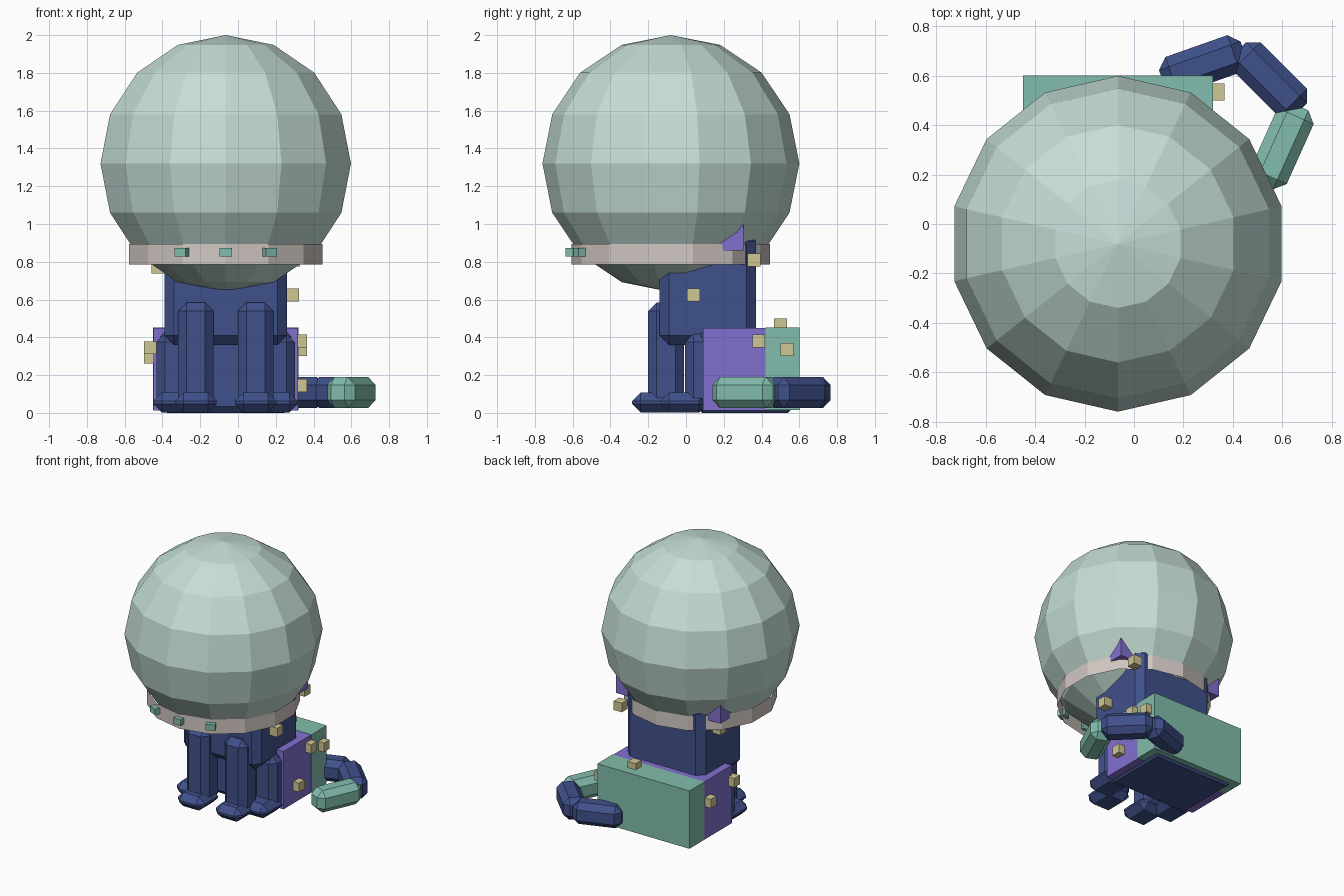
import bpy, bmesh, math
from mathutils import Matrix, Vector

if "Cube" in bpy.data.objects:
    bpy.data.objects.remove(bpy.data.objects["Cube"])

CX, CY = -0.065, -0.08          # axis of the helmet
SIDES = 14


def material(name, rgb):
    m = bpy.data.materials.new(name)
    lin = [(c / 255 / 12.92) if c < 11 else ((c / 255 + 0.055) / 1.055) ** 2.4 for c in rgb]
    m.diffuse_color = (*lin, 1)
    m.use_nodes = True
    m.node_tree.nodes["Principled BSDF"].inputs["Base Color"].default_value = m.diffuse_color
    return m


GLASS = material("pale mint", (197, 222, 214))
NAVY = material("navy", (64, 81, 139))
GREEN = material("sea green", (130, 189, 173))
PURPLE = material("violet", (130, 112, 208))
SAND = material("sand", (207, 199, 148))
GREY = material("warm grey", (210, 200, 195))


def finish(name, bm, mat):
    me = bpy.data.meshes.new(name)
    bm.to_mesh(me)
    bm.free()
    me.materials.append(mat)
    ob = bpy.data.objects.new(name, me)
    bpy.context.collection.objects.link(ob)
    return ob


def box(name, centre, size, mat, chamfer=0, turn=0):
    """Box with optional single-step chamfer, turned about z (degrees)."""
    bm = bmesh.new()
    bmesh.ops.create_cube(bm, size=1, matrix=Matrix.Diagonal((*size, 1)))
    if chamfer:
        bmesh.ops.bevel(bm, geom=bm.edges[:], offset=chamfer, segments=1,
                        affect='EDGES', profile=0.5)
    bm.transform(Matrix.Translation(centre) @ Matrix.Rotation(math.radians(turn), 4, 'Z'))
    return finish(name, bm, mat)


def span(name, x, y, z, mat, chamfer=0):
    """Box given by its extents."""
    lo, hi = Vector((x[0], y[0], z[0])), Vector((x[1], y[1], z[1]))
    return box(name, (lo + hi) / 2, hi - lo, mat, chamfer)


def lathe(name, profile, mat):
    """Turn (radius, z) points about the helmet axis; zero radius makes a pole."""
    bm = bmesh.new()
    rings = []
    for r, z in profile:
        n = 1 if r < 1e-5 else SIDES
        rings.append([bm.verts.new((CX + r * math.cos(math.pi / 2 + math.tau * i / SIDES),
                                    CY + r * math.sin(math.pi / 2 + math.tau * i / SIDES), z))
                      for i in range(n)])
    for a, b in zip(rings, rings[1:]):
        for i in range(SIDES):
            j = (i + 1) % SIDES
            quad = [a[i % len(a)], a[j % len(a)], b[j % len(b)], b[i % len(b)]]
            bm.faces.new(list(dict.fromkeys(quad)))
    return finish(name, bm, mat)


# helmet globe and neck ring
R = 0.68
lathe("helmet_globe", [(R * math.sin(math.pi * k / 8), 1.32 - R * math.cos(math.pi * k / 8))
                       for k in range(9)], GLASS)
lathe("neck_ring", [(0.525, 0.785), (0.525, 0.895)], GREY)
for i in (-1, 0, 1):
    a = math.tau / SIDES * i
    box(f"ring_tab_{i + 2}", (CX + 0.53 * math.sin(a), CY - 0.53 * math.cos(a), 0.85),
        (0.065, 0.055, 0.045), GREEN, turn=math.degrees(a))

# head inside the helmet, its rear corners showing
span("head", (CX - 0.437, CX + 0.437), (-0.2, 0.305), (0.86, 1.3), PURPLE)

# upright torso and seated haunches
span("torso", (-0.39, 0.26), (-0.14, 0.37), (0.36, 0.96), NAVY, 0.05)
span("haunches", (-0.41, 0.28), (0.05, 0.575), (0.0, 0.44), NAVY, 0.035)
span("haunch_front_band", (-0.447, 0.317), (0.09, 0.42), (0.013, 0.45), PURPLE)
span("haunch_rear_band", (-0.45, 0.32), (0.42, 0.602), (0.015, 0.452), GREEN)

# legs and paws, mirrored left and right
for side, s in (("left", -1), ("right", 1)):
    for leg, dx, y, top, paw_y in (("front", 0.158, -0.105, 0.585, -0.16),
                                   ("hind", 0.273, 0.09, 0.42, -0.01)):
        x = CX + s * dx
        box(f"{leg}_leg_{side}", (x, y, (top + 0.03) / 2), (0.188, 0.19, top - 0.03), NAVY, 0.045)
        box(f"{leg}_paw_{side}", (x, paw_y, 0.055), (0.22, 0.25, 0.105), NAVY, 0.045)

# curled tail
for i, (x, y, turn, mat) in enumerate(((0.279, 0.645, 19.4, NAVY),
                                       (0.55, 0.585, -45, NAVY),
                                       (0.60, 0.316, 65.8, GREEN))):
    box(f"tail_segment_{i + 1}", (x, y, 0.108), (0.35, 0.16, 0.165), mat, 0.042, turn)

# small suit studs
STUDS = [(0.29, 0.04, 0.625), (0.295, 0.36, 0.81), (-0.425, 0.21, 0.772),
         (0.332, 0.385, 0.38), (0.332, 0.535, 0.335), (0.332, 0.24, 0.145),
         (-0.463, 0.38, 0.295), (-0.463, 0.10, 0.345), (0.08, 0.50, 0.465)]
for i, c in enumerate(STUDS):
    box(f"stud_{i + 1}", c, (0.068, 0.068, 0.068), SAND)
